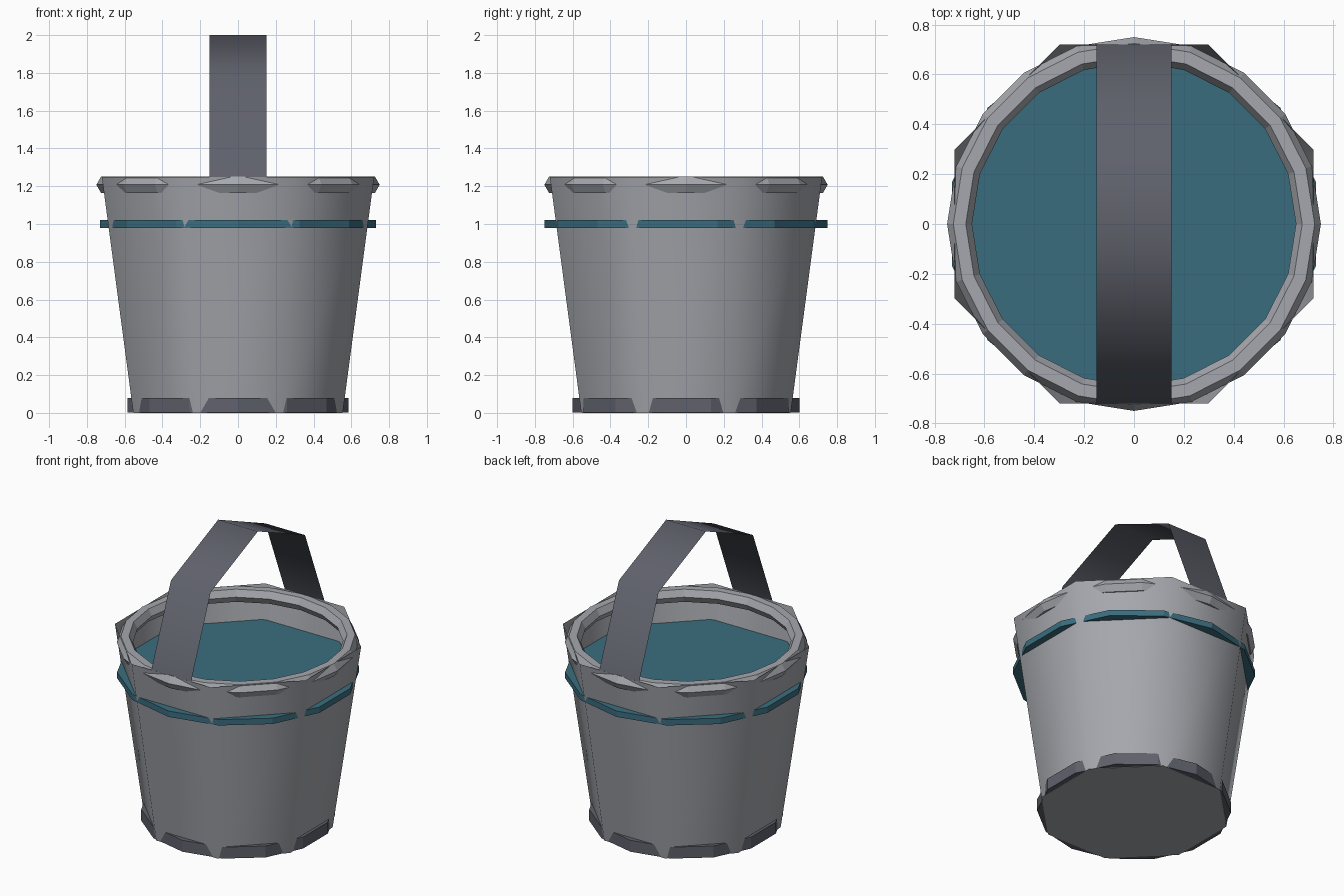
import bpy, bmesh, math

old = bpy.data.objects.get("Cube")
if old:
    bpy.data.objects.remove(old, do_unlink=True)


def material(name, colour):
    mat = bpy.data.materials.new(name)
    mat.use_nodes = True
    mat.diffuse_color = (*colour, 1)
    mat.node_tree.nodes["Principled BSDF"].inputs["Base Color"].default_value = (*colour, 1)
    return mat


light_grey = material("light grey metal", (0.38, 0.39, 0.42))
dark_grey = material("dark grey metal", (0.115, 0.12, 0.148))
teal = material("teal water", (0.042, 0.152, 0.21))


def finish(name, bm, mat, smooth=False):
    mesh = bpy.data.meshes.new(name)
    for face in bm.faces:
        face.smooth = smooth
    bm.to_mesh(mesh)
    bm.free()
    mesh.materials.append(mat)
    obj = bpy.data.objects.new(name, mesh)
    bpy.context.collection.objects.link(obj)
    return obj


def ring(bm, count, radius, z, turn=0.0):
    """A loop of vertices, counted from the back."""
    angles = [math.tau * (i + turn) / count + math.pi / 2 for i in range(count)]
    return [bm.verts.new((radius * math.cos(a), radius * math.sin(a), z)) for a in angles]


def bridge(bm, lower, upper):
    n = len(lower)
    for i in range(n):
        j = (i + 1) % n
        bm.faces.new((lower[i], lower[j], upper[j], upper[i]))


def disc(name, radius, z0, z1, mat):
    bm = bmesh.new()
    low, high = ring(bm, 14, radius, z0), ring(bm, 14, radius, z1)
    bridge(bm, low, high)
    bm.faces.new(low[::-1])
    bm.faces.new(high)
    return finish(name, bm, mat)


# Eight-sided tapered shell, open at the top
bm = bmesh.new()
low, high = ring(bm, 8, 0.60, 0, 0.5), ring(bm, 8, 0.78, 1.25, 0.5)
bridge(bm, low, high)
bm.faces.new(low[::-1])
for edge in bm.edges:
    if all(v in low for v in edge.verts):
        edge.smooth = False
finish("bucket_shell", bm, light_grey, smooth=True)

# Discs that show through the flat sides of the shell
disc("base_band", 0.60, 0.002, 0.08, dark_grey)
disc("water", 0.75, 0.98, 1.02, teal)

# Rim with a six-sided section
bm = bmesh.new()
loops = []
for k in range(6):
    a = math.tau * k / 6
    loops.append(ring(bm, 20, 0.70 + 0.05 * math.cos(a), 1.208 + 0.05 * math.sin(a)))
for k in range(6):
    bridge(bm, loops[k], loops[(k + 1) % 6])
finish("rim", bm, light_grey)

# Arched strap handle, a single sheet
bm = bmesh.new()
pairs = []
for k in range(5):
    a = math.pi * k / 4
    y, z = -0.72 * math.cos(a), 1.25 + 0.75 * math.sin(a)
    pairs.append([bm.verts.new((x, y, z)) for x in (-0.15, 0.15)])
for p, q in zip(pairs, pairs[1:]):
    bm.faces.new((p[0], p[1], q[1], q[0]))
finish("handle", bm, dark_grey, smooth=True)
